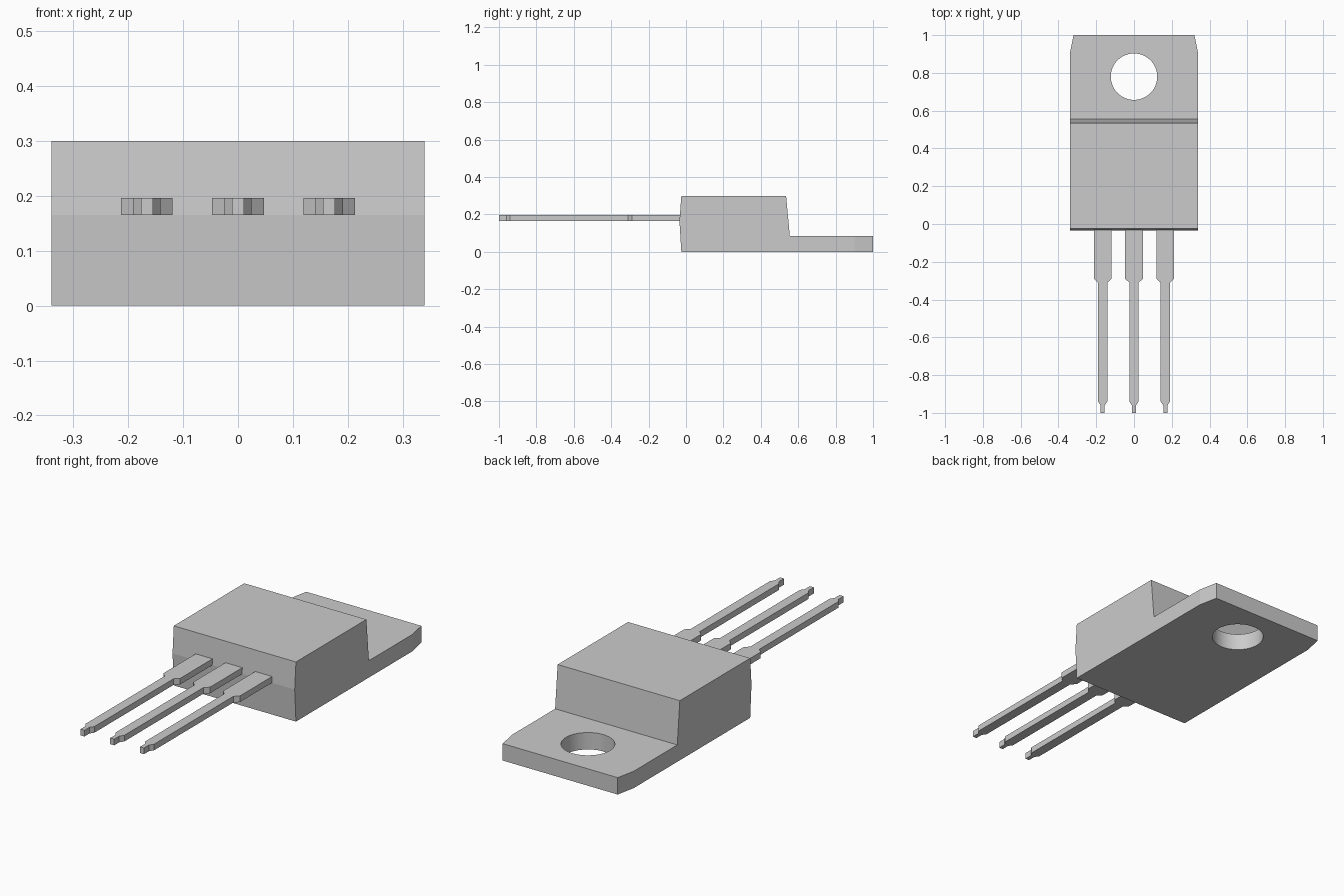
import bpy, bmesh, math
from mathutils import Vector

if "Cube" in bpy.data.objects:
    bpy.data.objects.remove(bpy.data.objects["Cube"])

HALF_W = 0.34
TAB_Z = 0.085
HOLE_Y, HOLE_R = 0.78, 0.123


def prism(name, outline, offset):
    """Closed outline of 3D points, extruded along offset."""
    bm = bmesh.new()
    face = bm.faces.new([bm.verts.new(p) for p in outline])
    ext = bmesh.ops.extrude_face_region(bm, geom=[face])["geom"]
    bmesh.ops.translate(bm, vec=Vector(offset),
                        verts=[v for v in ext if isinstance(v, bmesh.types.BMVert)])
    bmesh.ops.recalc_face_normals(bm, faces=bm.faces)
    mesh = bpy.data.meshes.new(name)
    bm.to_mesh(mesh)
    bm.free()
    obj = bpy.data.objects.new(name, mesh)
    bpy.context.collection.objects.link(obj)
    return obj


# Package body with mounting tab: side profile (y, z) swept across x
profile = [(-0.025, 0), (0.9, 0), (0.9, TAB_Z), (0.555, TAB_Z),
           (0.535, 0.3), (-0.025, 0.3), (-0.035, 0.165)]
body = prism("body_and_tab", [(-HALF_W, y, z) for y, z in profile], (2 * HALF_W, 0, 0))

# Tapered end of the tab
bm = bmesh.new()
bm.from_mesh(body.data)
end = max(bm.faces, key=lambda f: f.calc_center_median().y)
end = bmesh.ops.extrude_discrete_faces(bm, faces=[end])["faces"][0]
for v in end.verts:
    v.co.y = 1.0
    v.co.x = math.copysign(0.32, v.co.x)
bmesh.ops.remove_doubles(bm, verts=bm.verts, dist=1e-5)
bmesh.ops.recalc_face_normals(bm, faces=bm.faces)
# Merge coplanar top and bottom pieces
bmesh.ops.dissolve_limit(bm, angle_limit=math.radians(1), verts=bm.verts, edges=bm.edges)
bm.to_mesh(body.data)
bm.free()

# Mounting hole
bpy.ops.mesh.primitive_cylinder_add(vertices=48, radius=HOLE_R, depth=0.3,
                                    location=(0, HOLE_Y, TAB_Z / 2))
cutter = bpy.context.object
cutter.name = "hole_cutter"
cutter.hide_render = True
mod = body.modifiers.new("mounting_hole", 'BOOLEAN')
mod.operation = 'DIFFERENCE'
mod.solver = 'EXACT'
mod.object = cutter
bpy.context.view_layer.objects.active = body
bpy.ops.object.modifier_apply(modifier=mod.name)
bpy.data.objects.remove(cutter)

# Smooth only the hole wall
for f in body.data.polygons:
    r = math.hypot(f.center.x, f.center.y - HOLE_Y)
    f.use_smooth = abs(f.normal.z) < 0.1 and r < HOLE_R + 0.005

# Three stepped leads: half outline (half width, y), mirrored
half = [(0.047, 0.0), (0.047, -0.29), (0.025, -0.31),
        (0.025, -0.94), (0.011, -0.96), (0.011, -1.0)]
for label, cx in (("left", -0.166), ("middle", 0), ("right", 0.166)):
    outline = ([(cx + w, y, 0.165) for w, y in half]
               + [(cx - w, y, 0.165) for w, y in reversed(half)])
    prism(f"lead_{label}", outline, (0, 0, 0.031))
